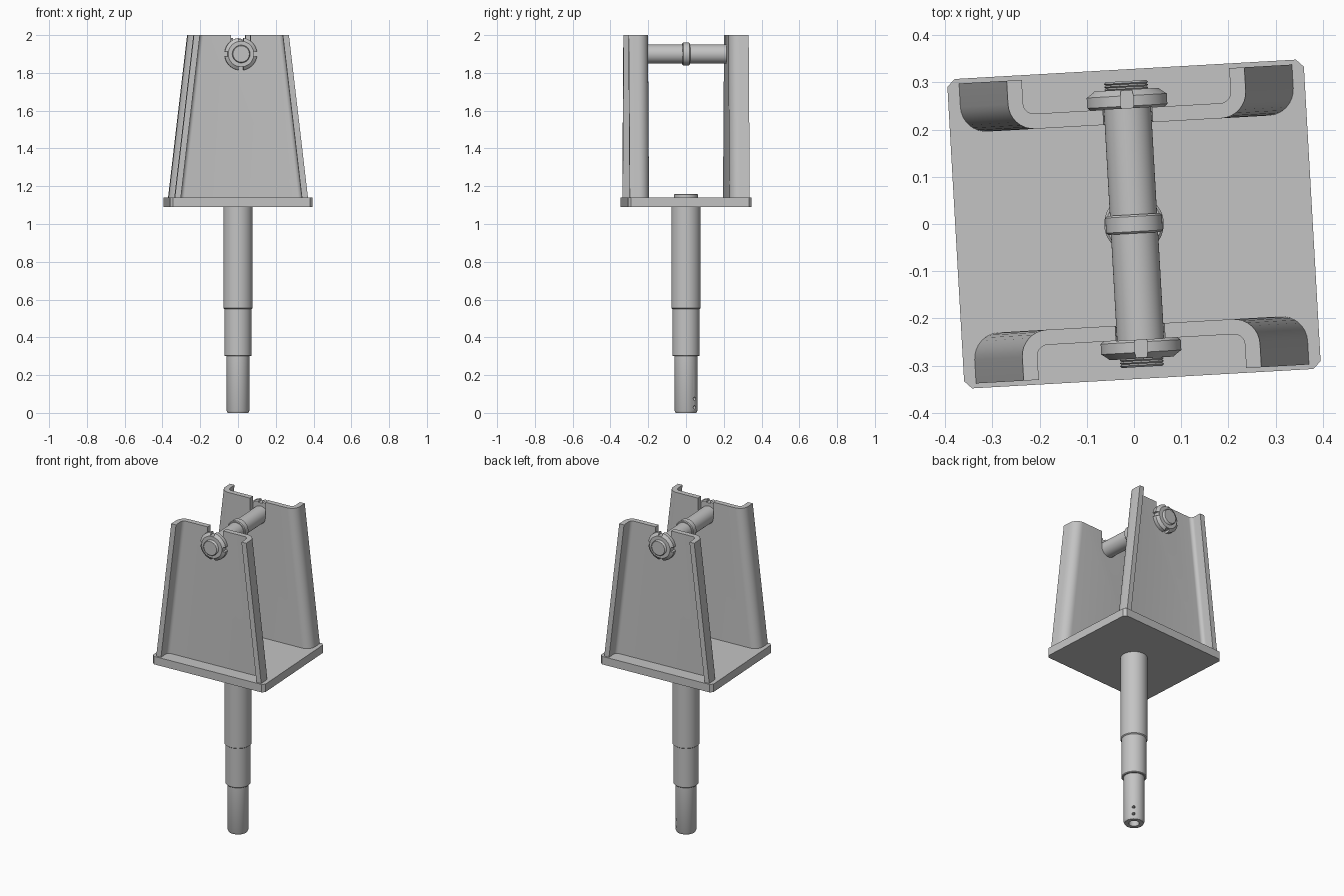
import bpy, bmesh
from math import sin, cos, pi, radians
from mathutils import Matrix

if "Cube" in bpy.data.objects:
    bpy.data.objects.remove(bpy.data.objects["Cube"], do_unlink=True)

TURN = Matrix.Rotation(radians(3.25), 4, 'Z')   # whole stand is slightly turned
PIN_Z = 1.9
PLATE_TOP = 1.14

steel = bpy.data.materials.new("grey steel")
steel.use_nodes = True
GREY = (0.55, 0.55, 0.55, 1)
steel.diffuse_color = GREY
steel.node_tree.nodes["Principled BSDF"].inputs["Base Color"].default_value = GREY


def finish(name, bm, matrix=Matrix()):
    """Turn a bmesh into a named, shaded steel object."""
    bmesh.ops.recalc_face_normals(bm, faces=bm.faces)
    bm.transform(TURN @ matrix)
    bmesh.ops.recalc_face_normals(bm, faces=bm.faces)
    mesh = bpy.data.meshes.new(name)
    bm.to_mesh(mesh)
    bm.free()
    mesh.materials.append(steel)
    ob = bpy.data.objects.new(name, mesh)
    bpy.context.collection.objects.link(ob)
    return ob


def smooth(ob):
    bpy.ops.object.select_all(action='DESELECT')
    ob.select_set(True)
    bpy.context.view_layer.objects.active = ob
    bpy.ops.object.shade_smooth_by_angle(angle=radians(30))


def lathe(name, profile, matrix=Matrix(), steps=48):
    """Revolve (radius, height) points about z; ends lie on the axis."""
    bm = bmesh.new()
    verts = [bm.verts.new((r, 0, z)) for r, z in profile]
    edges = [bm.edges.new(p) for p in zip(verts, verts[1:])]
    bmesh.ops.spin(bm, geom=verts + edges, axis=(0, 0, 1), cent=(0, 0, 0),
                   angle=2 * pi, steps=steps)
    bmesh.ops.remove_doubles(bm, verts=bm.verts, dist=0.0002)
    return finish(name, bm, matrix)


def loft(name, lower, upper, matrix=Matrix()):
    """Solid between two matching outlines."""
    bm = bmesh.new()
    a = [bm.verts.new(p) for p in lower]
    b = [bm.verts.new(p) for p in upper]
    bm.faces.new(a)
    bm.faces.new(b)
    for i in range(len(a)):
        j = (i + 1) % len(a)
        bm.faces.new((a[i], a[j], b[j], b[i]))
    return finish(name, bm, matrix)


def box(name, size, matrix):
    bm = bmesh.new()
    bmesh.ops.create_cube(bm, size=1)
    bmesh.ops.scale(bm, vec=size, verts=bm.verts)
    return finish(name, bm, matrix)


def cut(ob, cutters):
    """Subtract the cutters, bake the result and remove them."""
    for c in cutters:
        mod = ob.modifiers.new("cut", 'BOOLEAN')
        mod.operation, mod.solver, mod.object = 'DIFFERENCE', 'EXACT', c
    bpy.context.view_layer.update()
    graph = bpy.context.evaluated_depsgraph_get()
    baked = bpy.data.meshes.new_from_object(ob.evaluated_get(graph))
    ob.modifiers.clear()
    ob.data = baked
    for c in cutters:
        bpy.data.objects.remove(c, do_unlink=True)


# Base plate with clipped corners
hx, hy, c = 0.378, 0.328, 0.016
outline = [(hx, c - hy), (hx, hy - c), (hx - c, hy), (c - hx, hy),
           (-hx, hy - c), (-hx, c - hy), (c - hx, -hy), (hx - c, -hy)]
loft("base_plate", [(x, y, 1.09) for x, y in outline],
     [(x, y, PLATE_TOP) for x, y in outline])

# Stepped post with a blind bore and two small cross holes
post = lathe("post", [(0, 0), (0.054, 0), (0.06, 0.012), (0.06, 0.3), (0.068, 0.3),
                      (0.072, 0.304), (0.072, 0.55), (0.078, 0.555), (0.078, 1.1),
                      (0.063, 1.1), (0.063, 1.155), (0.058, 1.16), (0, 1.16)])
cutters = [lathe("bore_cutter", [(0, -0.05), (0.03, -0.05), (0.03, 0.12), (0, 0.14)])]
for z in (0.03, 0.075):
    side = Matrix.Translation((0, 0, z)) @ Matrix.Rotation(radians(45), 4, 'Z') \
        @ Matrix.Rotation(pi / 2, 4, 'Y')
    cutters.append(lathe("hole_cutter", [(0, 0.01), (0.009, 0.01), (0.009, 0.1), (0, 0.1)],
                         side, 16))
cut(post, cutters)
smooth(post)


def channel_outline(w, z, t=0.032, inner=-0.213, tip=-0.318, r=0.055):
    """Bent sheet section: web towards the middle, flanges pointing out."""
    steps = 8
    arc = [i * pi / 2 / steps for i in range(steps + 1)]

    def half(radius, side):
        return [(side * (w - r + radius * cos(a)), inner - r + radius * sin(a)) for a in arc]

    outer = [(w, tip)] + half(r, 1) + half(r, -1)[::-1] + [(-w, tip)]
    inside = [(t - w, tip)] + half(r - t, -1) + half(r - t, 1)[::-1] + [(w - t, tip)]
    return [(x, y, z) for x, y in outer + inside]


# Two tapered channels, each with an open slot for the pin
slot = [(0.052 * cos(a), 0.052 * sin(a) + PIN_Z)
        for a in [pi + i * pi / 16 for i in range(17)]] + [(0.052, 2.1), (-0.052, 2.1)]
for name, angle in (("front_channel", 0), ("back_channel", pi)):
    spin = Matrix.Rotation(angle, 4, 'Z')
    ob = loft(name, channel_outline(0.353, PLATE_TOP), channel_outline(0.252, 2.0), spin)
    cutter = loft("slot_cutter", [(x, -0.27, z) for x, z in slot],
                  [(x, -0.19, z) for x, z in slot], spin)
    cut(ob, [cutter])
    smooth(ob)

# Cross pin with a centre collar and threaded ends
half_pin = [(0.06, 0), (0.06, 0.016), (0.056, 0.02), (0.05, 0.02), (0.05, 0.245),
            (0.046, 0.245), (0.046, 0.282)]
for i in range(3):
    z = 0.284 + i * 0.006
    half_pin += [(0.043, z), (0.047, z + 0.003)]
half_pin += [(0.043, 0.303), (0, 0.303)]
profile = [(r, -z) for r, z in half_pin[:0:-1]] + half_pin
lay = Matrix.Translation((0, 0, PIN_Z)) @ Matrix.Rotation(pi / 2, 4, 'X')
smooth(lathe("cross_pin", profile, lay))

# Notched lock nuts
for name, angle in (("front_nut", 0), ("back_nut", pi)):
    place = Matrix.Rotation(angle, 4, 'Z') @ lay
    nut = lathe(name, [(0, 0.245), (0.08, 0.245), (0.086, 0.25), (0.086, 0.272),
                       (0.068, 0.285), (0, 0.285)], place)
    notches = [box("notch_cutter", (0.04, 0.026, 0.1),
                   place @ Matrix.Rotation(i * pi / 2, 4, 'Z')
                   @ Matrix.Translation((0.09, 0, 0.265))) for i in range(4)]
    cut(nut, notches)
    smooth(nut)
